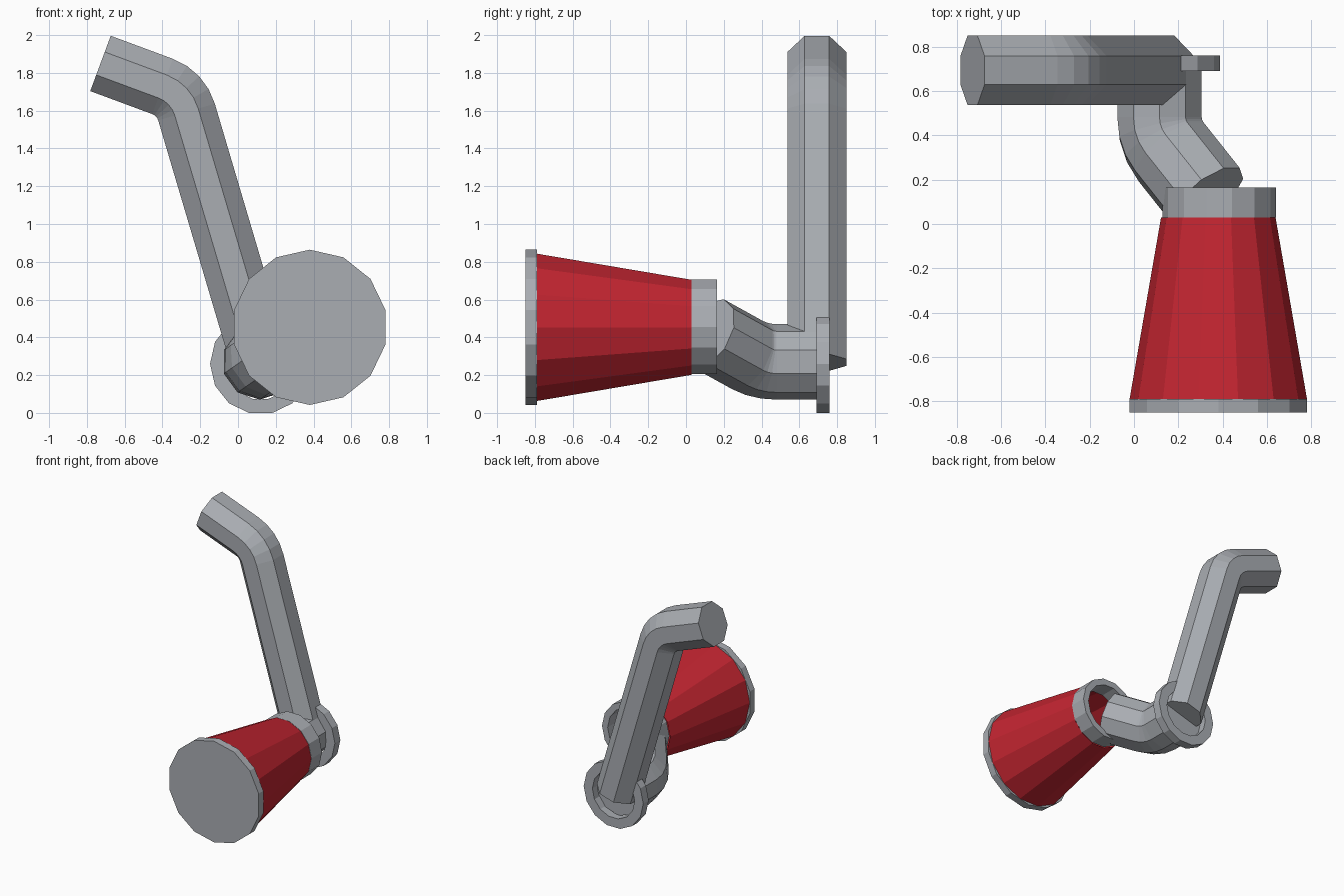
import bpy, bmesh, math
from mathutils import Vector, Quaternion

if "Cube" in bpy.data.objects:
    bpy.data.objects.remove(bpy.data.objects["Cube"])


def material(name, color):
    m = bpy.data.materials.new(name)
    m.diffuse_color = (*color, 1)
    m.use_nodes = True
    m.node_tree.nodes["Principled BSDF"].inputs["Base Color"].default_value = m.diffuse_color
    return m


GREY = material("grey metal", (0.40, 0.42, 0.45))
RED = material("red paint", (0.54, 0.018, 0.03))


def finish(name, bm, mat, normals=True):
    if normals:
        bmesh.ops.recalc_face_normals(bm, faces=bm.faces)
    me = bpy.data.meshes.new(name)
    bm.to_mesh(me)
    bm.free()
    me.materials.append(mat)
    ob = bpy.data.objects.new(name, me)
    bpy.context.collection.objects.link(ob)
    return ob


def bridge(bm, a, b):
    n = len(a)
    for i in range(n):
        bm.faces.new((a[i], a[(i + 1) % n], b[(i + 1) % n], b[i]))


def turned(name, cx, cz, profile, mat, start=0.0, sides=14, closed=False, caps=False):
    """Lathe (radius, y) profile around a line parallel to y."""
    bm = bmesh.new()
    rings = []
    for r, y in profile:
        rings.append([bm.verts.new((cx + r * math.cos(start + math.tau * i / sides), y,
                                    cz + r * math.sin(start + math.tau * i / sides)))
                      for i in range(sides)])
    for a, b in zip(rings, rings[1:]):
        bridge(bm, a, b)
    if closed:
        bridge(bm, rings[-1], rings[0])
    if caps:
        bm.faces.new(rings[0])
        bm.faces.new(rings[-1])
    return finish(name, bm, mat)


def bent_pipe(name, a, c, e, bend_radius, steps, radius, sides, start, side, mat):
    """Capped pipe from a to e with one rounded bend at c; 'side' fixes the section."""
    a, c, e = Vector(a), Vector(c), Vector(e)
    d1, d2 = (c - a).normalized(), (e - c).normalized()
    axis, turn = d1.cross(d2).normalized(), d1.angle(d2)
    u = Vector(side)
    w = u.cross(d1).normalized()
    offsets = [radius * (u * math.cos(t) + w * math.sin(t))
               for t in (start + math.tau * i / sides for i in range(sides))]
    p = c - d1 * bend_radius * math.tan(turn / 2)
    pivot = p + axis.cross(d1) * bend_radius
    stations = [(a, Quaternion(axis, 0))]
    for k in range(steps + 1):
        q = Quaternion(axis, turn * k / steps)
        stations.append((pivot + q @ (p - pivot), q))
    stations.append((e, Quaternion(axis, turn)))
    bm = bmesh.new()
    rings = [[bm.verts.new(s + q @ o) for o in offsets] for s, q in stations]
    for r1, r2 in zip(rings, rings[1:]):
        bridge(bm, r1, r2)
    bm.faces.new(rings[0])
    bm.faces.new(rings[-1])
    return finish(name, bm, mat)


# Tapered grip: red open cone, solid end disc and hollow collar
turned("grip_cone", 0.38, 0.453, [(0.40, -0.79), (0.258, 0.03)], RED)
turned("grip_end_disc", 0.38, 0.453, [(0.411, -0.85), (0.411, -0.79)], GREY,
       start=math.pi / 2, caps=True)
turned("grip_collar", 0.384, 0.456,
       [(0.256, 0.03), (0.256, 0.165), (0.205, 0.165), (0.205, 0.03)], GREY, closed=True)

# Flange ring where the arm meets the bent connector
turned("arm_flange", 0.12, 0.26,
       [(0.268, 0.69), (0.268, 0.76), (0.19, 0.76), (0.19, 0.69)], GREY, closed=True)

# Ten-sided bent connector running from the flange into the collar
bent_pipe("bent_connector", (0.115, 0.70, 0.27), (0.115, 0.391, 0.27), (0.33, 0.12, 0.42),
          0.225, 3, 0.20, 10, math.radians(18), (1, 0, 0), GREY)

# Eight-sided crank arm with one elbow
bent_pipe("crank_arm", (0.12, 0.693, 0.267), (-0.302, 0.693, 1.692), (-0.728, 0.693, 1.850),
          0.207, 4, 0.169, 8, math.pi / 8, (0, 1, 0), GREY)
